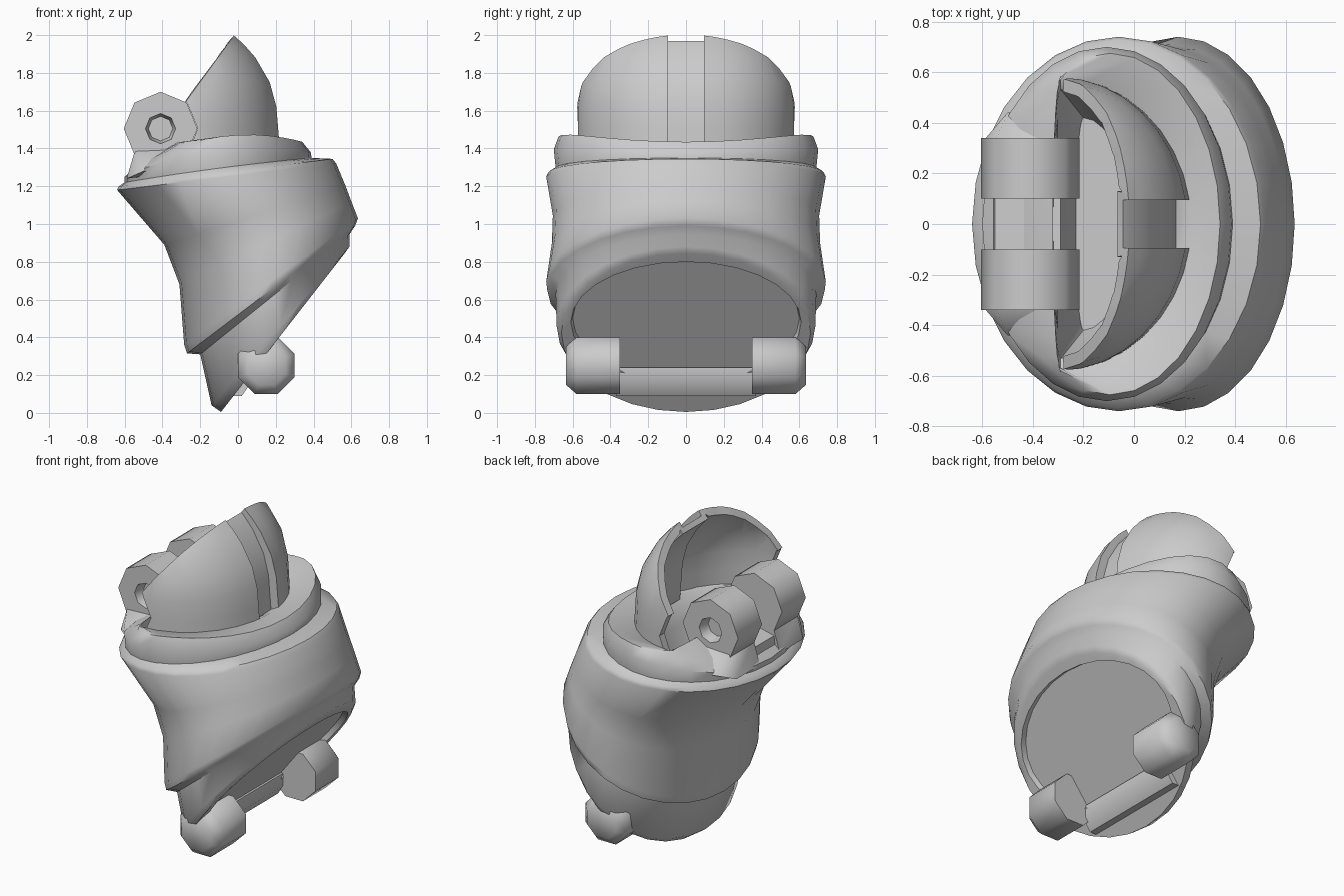
import bpy, bmesh, math

if "Cube" in bpy.data.objects:
    bpy.data.objects.remove(bpy.data.objects["Cube"])


def finish(name, bm, angle=45):
    bmesh.ops.recalc_face_normals(bm, faces=bm.faces)
    me = bpy.data.meshes.new(name)
    bm.to_mesh(me)
    bm.free()
    me.shade_smooth()
    me.set_sharp_from_angle(angle=math.radians(angle))
    ob = bpy.data.objects.new(name, me)
    bpy.context.collection.objects.link(ob)
    return ob


def skin(bm, rings, closed=True, caps=True):
    vs = [[bm.verts.new(p) for p in r] for r in rings]
    n = len(vs[0])
    for a, b in zip(vs, vs[1:]):
        for i in range(n if closed else n - 1):
            j = (i + 1) % n
            bm.faces.new((a[i], a[j], b[j], b[i]))
    if caps:
        bm.faces.new(vs[0])
        bm.faces.new(vs[-1])


def hull(name, pts, angle=45):
    bm = bmesh.new()
    vs = [bm.verts.new(p) for p in pts]
    res = bmesh.ops.convex_hull(bm, input=vs)
    inner = [v for v in set(res["geom_interior"]) if isinstance(v, bmesh.types.BMVert)]
    bmesh.ops.delete(bm, geom=inner, context='VERTS')
    return finish(name, bm, angle)


def tilted_ring(xl, zl, xr, zr, hw, bulge=0, n=28):
    # ellipse spanned by its left and right points in xz and half width in y
    pts = []
    for i in range(n):
        t = 2 * math.pi * i / n
        c, s = math.cos(t), math.sin(t)
        pts.append(((xl + xr) / 2 + c * (xr - xl) / 2, s * hw,
                    (zl + zr) / 2 + c * (zr - zl) / 2 + bulge * s * s))
    return pts


def d_ring(x, z, rx, ry, n=28):
    # half ellipse with a nearly flat left side
    pts = []
    for i in range(n):
        c, s = math.cos(2 * math.pi * i / n), math.sin(2 * math.pi * i / n)
        pts.append((x + c * (rx if c > 0 else 0.03), s * ry, z))
    return pts


# sleeve: recessed underside, lower rim, flared body, collar, top cavity
sections = [
    (0.01, 0.18, 0.50, 0.82, 0.60),
    (0.03, 0.16, 0.53, 0.80, 0.61),
    (-0.09, 0.005, 0.565, 0.845, 0.66),
    (-0.14, 0.04, 0.59, 0.88, 0.685),
    (-0.20, 0.31, 0.59, 0.945, 0.69),
    (-0.27, 0.315, 0.62, 0.99, 0.735),
    (-0.285, 0.36, 0.635, 1.03, 0.74),
    (-0.31, 0.68, 0.60, 1.12, 0.71),
    (-0.39, 0.89, 0.57, 1.20, 0.705),
    (-0.64, 1.18, 0.52, 1.32, 0.74),
    (-0.63, 1.20, 0.50, 1.345, 0.73),
    (-0.60, 1.22, 0.39, 1.35, 0.69, 0.01),
    (-0.60, 1.25, 0.385, 1.38, 0.70, 0.08),
    (-0.53, 1.31, 0.34, 1.435, 0.675, 0.09),
]
bm = bmesh.new()
skin(bm, [tilted_ring(*s) for s in sections] + [
    d_ring(-0.29, 1.435, 0.52, 0.58), d_ring(-0.29, 1.40, 0.45, 0.53),
    d_ring(-0.28, 1.25, 0.38, 0.52), d_ring(-0.20, 1.00, 0.18, 0.42)])
finish("sleeve", bm)

# hood: half dome with a sunken centre groove, sliced by a slanted plane
bm = bmesh.new()
rows = [(1.38, .53, .58), (1.50, .52, .58), (1.62, .51, .58), (1.75, .475, .56),
        (1.88, .40, .50), (1.95, .34, .44), (2.00, .285, .38), (2.03, .25, .34)]
rings = []
for z, rx, ry in rows:
    g = math.asin(0.095 / ry)
    half = [g + (math.pi / 2 - g) * k / 8 for k in range(9)]
    side = [(-0.3 + rx * math.cos(t), ry * math.sin(t), z) for t in half]
    sunk = (-0.3 + (rx - 0.055) * math.cos(g), 0.094, z)
    right = side[::-1] + [sunk]
    rings.append(right + [(x, -y, zz) for x, y, zz in right[::-1]])
skin(bm, rings, closed=False, caps=False)
bmesh.ops.bisect_plane(bm, geom=bm.verts[:] + bm.edges[:] + bm.faces[:],
                       plane_co=(-0.02, 0, 2.0), plane_no=(-0.37, 0, 0.27),
                       clear_outer=True)
hood = finish("hood", bm)
mod = hood.modifiers.new("thickness", 'SOLIDIFY')
mod.thickness = 0.05
mod.offset = -1


def circle(x, y, z, r, turn=0.0, sides=8):
    return [(x + r * math.cos(2 * math.pi * i / sides + turn), y,
             z + r * math.sin(2 * math.pi * i / sides + turn)) for i in range(sides)]


# circular clearance in the hood around the upper hinge, then bake the hood
bm = bmesh.new()
skin(bm, [circle(-0.41, y, 1.505, 0.197) for y in (-0.9, 0.9)])
cutter = finish("hinge_clearance", bm)
cut = hood.modifiers.new("clearance", 'BOOLEAN')
cut.operation = 'DIFFERENCE'
cut.object = cutter
baked = bpy.data.meshes.new_from_object(
    hood.evaluated_get(bpy.context.evaluated_depsgraph_get()))
hood.modifiers.clear()
hood.data = baked
baked.shade_smooth()
baked.set_sharp_from_angle(angle=math.radians(40))
bpy.data.objects.remove(cutter)

for s, label in ((-1, "front"), (1, "back")):
    # upper knuckle with a blind hole in its outer end
    bm = bmesh.new()
    skin(bm, [circle(-0.41, s * y, 1.505, r) for y, r in
              ((0.10, .195), (0.34, .195), (0.34, .08), (0.27, .065))])
    finish(label + "_upper_knuckle", bm, 50)
    # its foot, flaring down into the collar
    hull(label + "_knuckle_foot",
         [(x, s * y, z) for x, y1, z in
          ((-0.545, .335, 1.39), (-0.59, .335, 1.24), (-0.31, .335, 1.40),
           (-0.30, .44, 1.28), (-0.50, .44, 1.28)) for y in (.10, y1)], 60)
    # lower knuckle blended back into the rim
    hull(label + "_lower_knuckle",
         [p for y, r in ((.35, .162), (.58, .162), (.635, .11))
          for p in circle(0.15, s * y, 0.25, r, math.pi / 8)]
         + [(x, s * y, z) for y in (.35, .56) for x, z in ((0.03, .18), (0.08, .40))], 60)

# floor between the upper knuckles
hull("hinge_saddle", [(x, y, z) for y in (-0.12, 0.12) for x, z in
                      ((-0.56, 1.25), (-0.29, 1.25), (-0.29, 1.40), (-0.55, 1.34))])

# lip between the lower knuckles
hull("lower_lip", [(x, y, z) for y in (-0.37, 0.37) for x, z in
                   ((-0.05, .09), (0.02, .09), (0.07, .16), (0.07, .24), (0.03, .24))])
